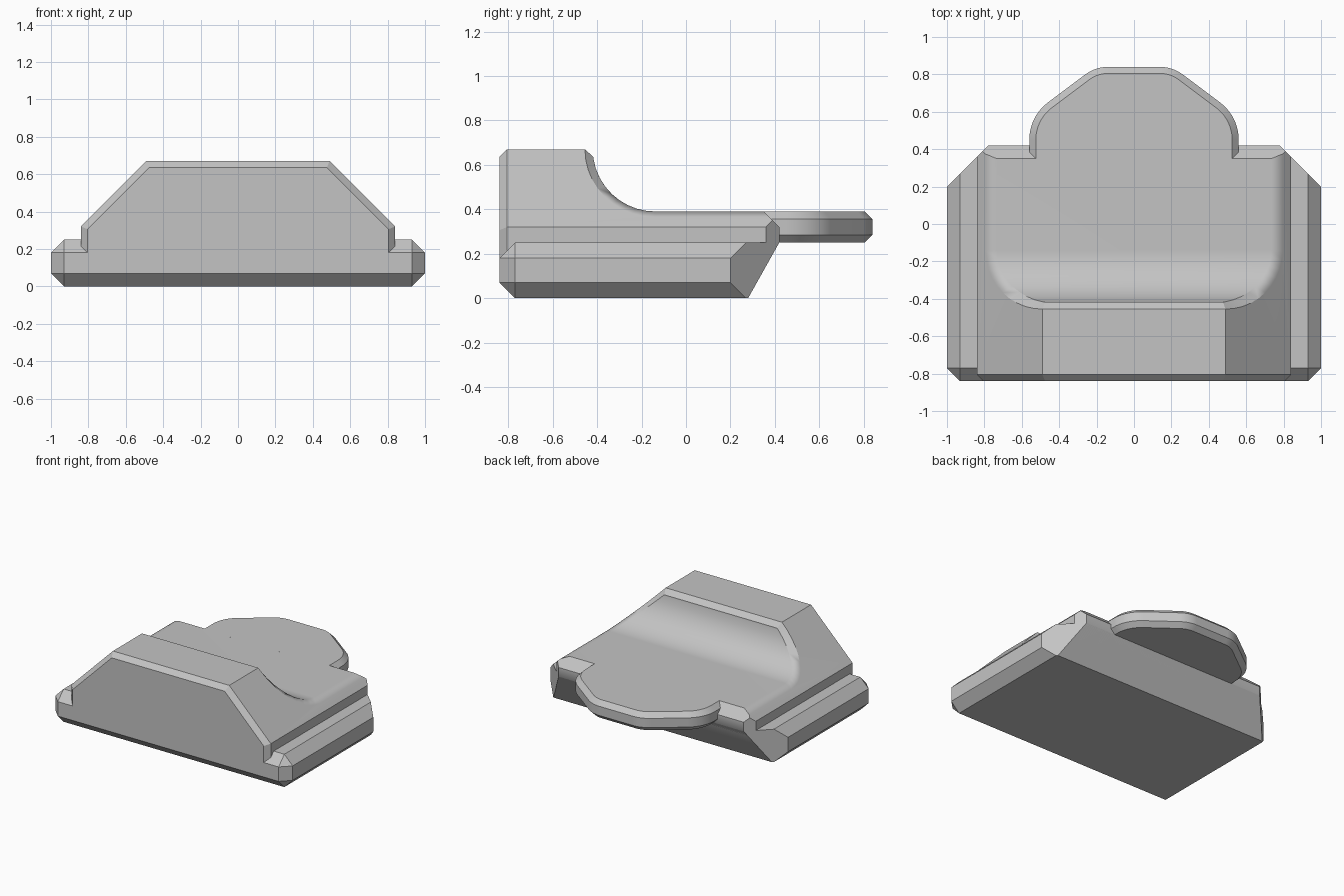
import bpy
import bmesh
from math import sin, cos, radians, sqrt
from mathutils import Vector

cube = bpy.data.objects.get("Cube")
if cube:
    bpy.data.objects.remove(cube, do_unlink=True)

grey = bpy.data.materials.new("plain_grey")
grey.use_nodes = True
COLOUR = (0.55, 0.55, 0.55, 1)
grey.diffuse_color = COLOUR
grey.node_tree.nodes["Principled BSDF"].inputs["Base Color"].default_value = COLOUR

HALF = sqrt(0.5)
SMALL = 0.035   # chamfer on the upper parts
LARGE = 0.07    # chamfer on the base
FRONT, BACK = 0.84, 0.42


def arc(cx, cy, r, start, end, steps):
    angles = [radians(start + (end - start) * i / steps) for i in range(steps + 1)]
    return [(cx + r * cos(a), cy + r * sin(a)) for a in angles]


def prism(points, direction):
    bm = bmesh.new()
    face = bm.faces.new([bm.verts.new(p) for p in points])
    new = bmesh.ops.extrude_face_region(bm, geom=[face])["geom"]
    verts = [g for g in new if isinstance(g, bmesh.types.BMVert)]
    bmesh.ops.translate(bm, verts=verts, vec=direction)
    if not face.is_valid or len(bm.faces) < len(points) + 2:
        bmesh.ops.holes_fill(bm, edges=[e for e in bm.edges if e.is_boundary], sides=0)
    bmesh.ops.recalc_face_normals(bm, faces=bm.faces)
    return bm


def cut(bm, normal, offset):
    """Keep the side where normal . p <= offset and close the cut."""
    n = Vector(normal)
    bmesh.ops.bisect_plane(bm, geom=bm.verts[:] + bm.edges[:] + bm.faces[:], dist=1e-5,
                           plane_co=n * (offset / n.length_squared), plane_no=n,
                           clear_outer=True)
    bmesh.ops.holes_fill(bm, edges=[e for e in bm.edges if e.is_boundary], sides=0)
    bmesh.ops.recalc_face_normals(bm, faces=bm.faces)


def chamfer(bm, edges, width):
    bmesh.ops.bevel(bm, geom=edges, offset=width, offset_type='OFFSET', segments=1,
                    profile=0.5, affect='EDGES', clamp_overlap=False)


def cut_back(bm):
    # Clipped rear corners and undercut rear wall
    for side in (1, -1):
        cut(bm, (side, 1, 0), 1.2)
    cut(bm, (0, 0.25, -0.14), 0.07)


def finish(bm, name):
    bmesh.ops.recalc_face_normals(bm, faces=bm.faces)
    mesh = bpy.data.meshes.new(name)
    bm.to_mesh(mesh)
    bm.free()
    mesh.materials.append(grey)
    obj = bpy.data.objects.new(name, mesh)
    bpy.context.collection.objects.link(obj)
    bpy.ops.object.select_all(action='DESELECT')
    obj.select_set(True)
    bpy.context.view_layer.objects.active = obj
    bpy.ops.object.shade_smooth_by_angle(angle=radians(30))
    weighted = obj.modifiers.new("even_shading", 'WEIGHTED_NORMAL')
    weighted.keep_sharp = True


# Base slab with wide chamfers
bm = prism([(-1, -FRONT, 0), (1, -FRONT, 0), (1, 0.7, 0), (-1, 0.7, 0)], (0, 0, 0.25))
chamfer(bm, bm.edges[:], LARGE)
cut_back(bm)
finish(bm, "base_slab")

# Upper body: side profile with the scooped seat, swept across
WIDE, TOP, FLOOR, SLOPE = 0.84, 0.67, 0.39, 1.16
profile = [(0.6, FLOOR), (0.6, 0.12), (-FRONT, 0.12), (-FRONT, TOP)]
profile += arc(-0.14, TOP, TOP - FLOOR, 180, 270, 10)
bm = prism([(-WIDE, y, z) for y, z in profile], (2 * WIDE, 0, 0))
for side in (1, -1):
    cut(bm, (side, 0, 1), SLOPE)

# Chamfer running round the rim of the scoop
rim = []
for e in bm.edges:
    a, b = (v.co for v in e.verts)
    on_slope = all(abs(abs(p.x) + p.z - SLOPE) < 1e-3 and p.y > -0.43 for p in (a, b))
    along = a.x * b.x > 0 or min(a.z, b.z) > TOP - 0.01
    if on_slope and along and min(a.y, b.y) < 0.59:
        rim.append(e)
chamfer(bm, rim, SMALL)
bmesh.ops.recalc_face_normals(bm, faces=bm.faces)

# Chamfers framing the front, then the rear end
for side in (1, -1):
    cut(bm, (side * HALF, -1, HALF), SLOPE * HALF + FRONT - SMALL)
    cut(bm, (side, -1, 0), WIDE + FRONT - SMALL)
cut(bm, (0, -1, 1), FRONT + TOP - SMALL)
cut_back(bm)
cut(bm, (0, 1, 1), 0.74)
cut(bm, (0, 1, 0), BACK)
finish(bm, "scooped_body")

# Rounded tongue at the back
half = [(0.56, 0.3)] + arc(0.31, 0.45, 0.25, 0, 53.13, 10) + arc(0.14, 0.64, 0.2, 53.13, 90, 7)
outline = half + [(-x, y) for x, y in reversed(half)]
bm = prism([(x, y, 0.25) for x, y in outline], (0, 0, FLOOR - 0.25))
chamfer(bm, [e for e in bm.edges if abs(e.verts[0].co.z - e.verts[1].co.z) < 1e-4], SMALL)
finish(bm, "rear_tongue")
